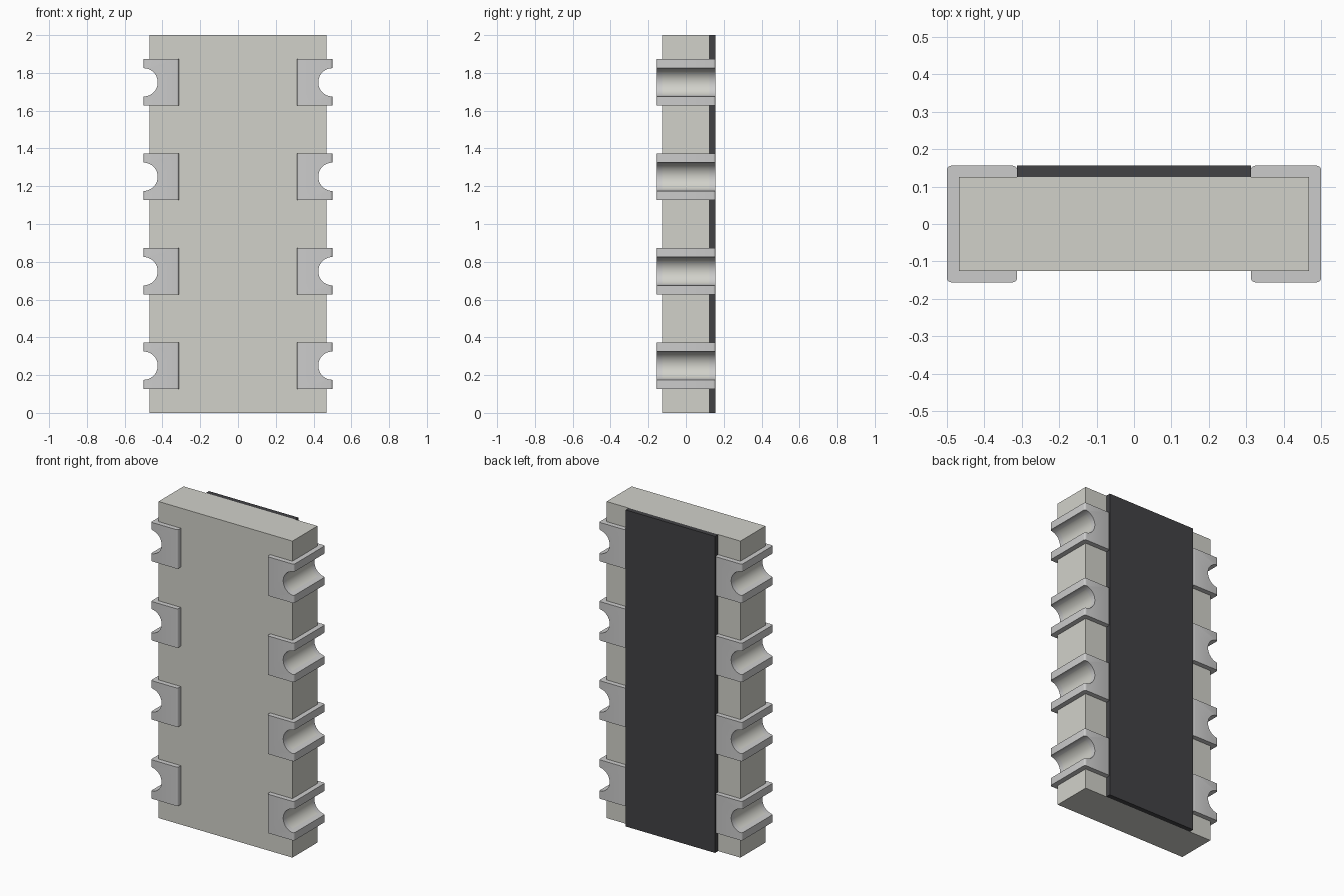
import bpy, bmesh, math
from mathutils import Matrix

if "Cube" in bpy.data.objects:
    bpy.data.objects.remove(bpy.data.objects["Cube"])

HALF_W, HALF_D, HEIGHT = 0.468, 0.125, 2.0     # ceramic body
OUT_X, OUT_Y, IN_X = 0.5, 0.156, 0.3125        # terminal envelope
TERM_H, NOTCH_R = 0.246, 0.075
LEVELS = [0.25, 0.75, 1.25, 1.75]


def material(name, rgb):
    m = bpy.data.materials.new(name)
    m.diffuse_color = (*rgb, 1)
    m.use_nodes = True
    m.node_tree.nodes["Principled BSDF"].inputs["Base Color"].default_value = m.diffuse_color
    return m


def finish(name, bm, mat=None):
    bmesh.ops.recalc_face_normals(bm, faces=bm.faces)
    me = bpy.data.meshes.new(name)
    bm.to_mesh(me)
    bm.free()
    ob = bpy.data.objects.new(name, me)
    bpy.context.collection.objects.link(ob)
    if mat:
        me.materials.append(mat)
    return ob


def prism(name, outline, z0, z1, mat):
    bm = bmesh.new()
    face = bm.faces.new([bm.verts.new((x, y, z0)) for x, y in outline])
    ext = bmesh.ops.extrude_face_region(bm, geom=[face])
    top = [v for v in ext["geom"] if isinstance(v, bmesh.types.BMVert)]
    bmesh.ops.translate(bm, verts=top, vec=(0, 0, z1 - z0))
    return finish(name, bm, mat)


def rect(x, y0, y1):
    return [(-x, y0), (x, y0), (x, y1), (-x, y1)]


def corner(cx, cy, start, r=0.012, n=4):
    # quarter-round fillet, counter-clockwise from the start angle
    return [(cx + r * math.cos(math.radians(start + 90 * i / n)),
             cy + r * math.sin(math.radians(start + 90 * i / n))) for i in range(n + 1)]


def cut(ob, cutter):
    mod = ob.modifiers.new("notches", "BOOLEAN")
    mod.operation, mod.solver, mod.object = "DIFFERENCE", "EXACT", cutter
    bpy.ops.object.select_all(action="DESELECT")
    ob.select_set(True)
    bpy.context.view_layer.objects.active = ob
    bpy.ops.object.modifier_apply(modifier=mod.name)
    bpy.ops.object.shade_smooth_by_angle(angle=math.radians(30))


ceramic = material("ceramic", (0.64, 0.64, 0.59))
metal = material("metal", (0.58, 0.58, 0.57))
coating = material("dark_coating", (0.055, 0.055, 0.06))

# Round notch cutters on both edges
bm = bmesh.new()
for side in (-1, 1):
    for z in LEVELS:
        bmesh.ops.create_cone(
            bm, cap_ends=True, segments=40, radius1=NOTCH_R, radius2=NOTCH_R, depth=0.6,
            matrix=Matrix.Translation((side * OUT_X, 0, z)) @ Matrix.Rotation(math.pi / 2, 4, "X"))
cutter = finish("notch_cutter", bm)
cutter.hide_render = True

# Ceramic body and dark back coating
body = prism("body", rect(HALF_W, -HALF_D, HALF_D), 0, HEIGHT, ceramic)
cut(body, cutter)
prism("back_coating", rect(IN_X, HALF_D, OUT_Y), 0, HEIGHT, coating)

# Wrap-around terminals: C-shaped profile with rounded outer corners
r = 0.012
profile = (corner(IN_X + r, -OUT_Y + r, 180) + corner(OUT_X - r, -OUT_Y + r, 270)
           + corner(OUT_X - r, OUT_Y - r, 0) + corner(IN_X + r, OUT_Y - r, 90)
           + [(IN_X, HALF_D), (HALF_W, HALF_D), (HALF_W, -HALF_D), (IN_X, -HALF_D)])
for side, label in ((-1, "left"), (1, "right")):
    for i, z in enumerate(LEVELS):
        term = prism(f"terminal_{label}_{i + 1}", [(side * x, y) for x, y in profile],
                     z - TERM_H / 2, z + TERM_H / 2, metal)
        cut(term, cutter)

# The cutter is no longer needed
bpy.data.objects.remove(cutter)
